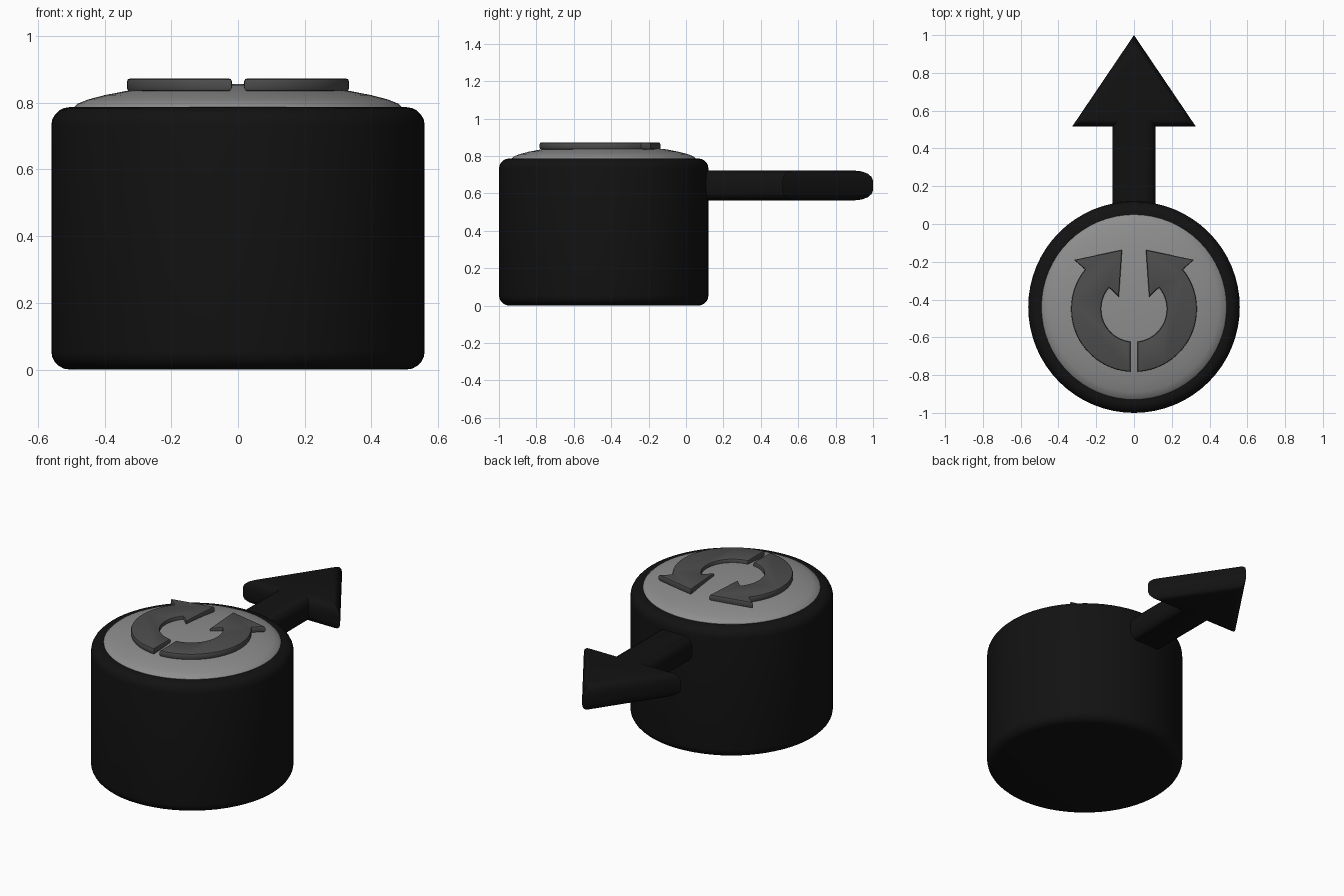
import bpy, bmesh, math

if "Cube" in bpy.data.objects:
    bpy.data.objects.remove(bpy.data.objects["Cube"])

CY = -0.44  # centre line of the round body


def material(name, v):
    m = bpy.data.materials.new(name)
    m.diffuse_color = (v, v, v, 1)
    m.use_nodes = True
    m.node_tree.nodes["Principled BSDF"].inputs["Base Color"].default_value = m.diffuse_color
    return m


def finish(name, bm, mat, angle=35):
    bmesh.ops.recalc_face_normals(bm, faces=bm.faces)
    me = bpy.data.meshes.new(name)
    bm.to_mesh(me)
    bm.free()
    me.materials.append(mat)
    ob = bpy.data.objects.new(name, me)
    bpy.context.collection.objects.link(ob)
    bpy.ops.object.select_all(action='DESELECT')
    ob.select_set(True)
    bpy.context.view_layer.objects.active = ob
    bpy.ops.object.shade_smooth_by_angle(angle=math.radians(angle))
    return ob


def lathe(name, profile, mat, steps=64):
    bm = bmesh.new()
    vs = [bm.verts.new((r, CY, z)) for r, z in profile]
    es = [bm.edges.new(p) for p in zip(vs, vs[1:])]
    bmesh.ops.spin(bm, geom=vs + es, cent=(0, CY, 0), axis=(0, 0, 1),
                   angle=math.tau, steps=steps, use_duplicate=False)
    bmesh.ops.remove_doubles(bm, verts=bm.verts, dist=1e-4)
    return finish(name, bm, mat)


def plate(name, outline, z0, z1, bevel, segs, mat):
    """Extruded outline with rounded upper and lower rims."""
    bm = bmesh.new()
    f = bm.faces.new([bm.verts.new((x, y, z0)) for x, y in outline])
    ext = bmesh.ops.extrude_face_region(bm, geom=[f], use_keep_orig=True)
    new = [g for g in ext['geom'] if isinstance(g, bmesh.types.BMVert)]
    bmesh.ops.translate(bm, verts=new, vec=(0, 0, z1 - z0))
    bmesh.ops.recalc_face_normals(bm, faces=bm.faces)
    rims = [e for e in bm.edges
            if abs(e.verts[0].co.z - e.verts[1].co.z) < 1e-5]
    bmesh.ops.bevel(bm, geom=rims, offset=bevel, segments=segs,
                    profile=0.5, affect='EDGES')
    return finish(name, bm, mat)


def arc(cx, cy, r, a0, a1, n):
    return [(cx + r * math.cos(math.radians(a0 + (a1 - a0) * i / n)),
             cy + r * math.sin(math.radians(a0 + (a1 - a0) * i / n)))
            for i in range(n + 1)]


black = material("black_plastic", 0.006)
dark = material("dark_grey", 0.075)
light = material("light_grey", 0.27)

# Round body with softened rims
R, H, B = 0.56, 0.787, 0.055
lathe("body", [(0, 0)] + arc(R - B, B, B, -90, 0, 5)
      + arc(R - B, H - B, B, 0, 90, 5) + [(0, H)], black)

# Domed button on top
lathe("button_dome", [(0, 0.77), (0.49, 0.77), (0.49, 0.788), (0.48, 0.798),
                      (0.45, 0.81), (0.4, 0.823), (0.333, 0.836),
                      (0.22, 0.848), (0.11, 0.854), (0, 0.856)], light)

# Pointer arrow sticking out of the back
half = [(0.115, 0.0), (0.115, 0.515), (0.328, 0.515)]
plate("pointer_arrow", half + [(0, 1.0)] + [(-x, y) for x, y in half[::-1]],
      0.563, 0.722, 0.055, 4, black)

# Pair of curved arrows on the button
curved = ([(0.318, -0.19), (0.063, -0.137), (0.08, -0.386), (0.116, -0.35)]
          + arc(0, -0.45, 0.174, 40, -84, 16)
          + arc(0, -0.45, 0.333, -86.6, 39, 22))
for side, s in (("right", 1), ("left", -1)):
    plate("curved_arrow_" + side, [(s * x, y) for x, y in curved],
          0.835, 0.873, 0.009, 2, dark)
